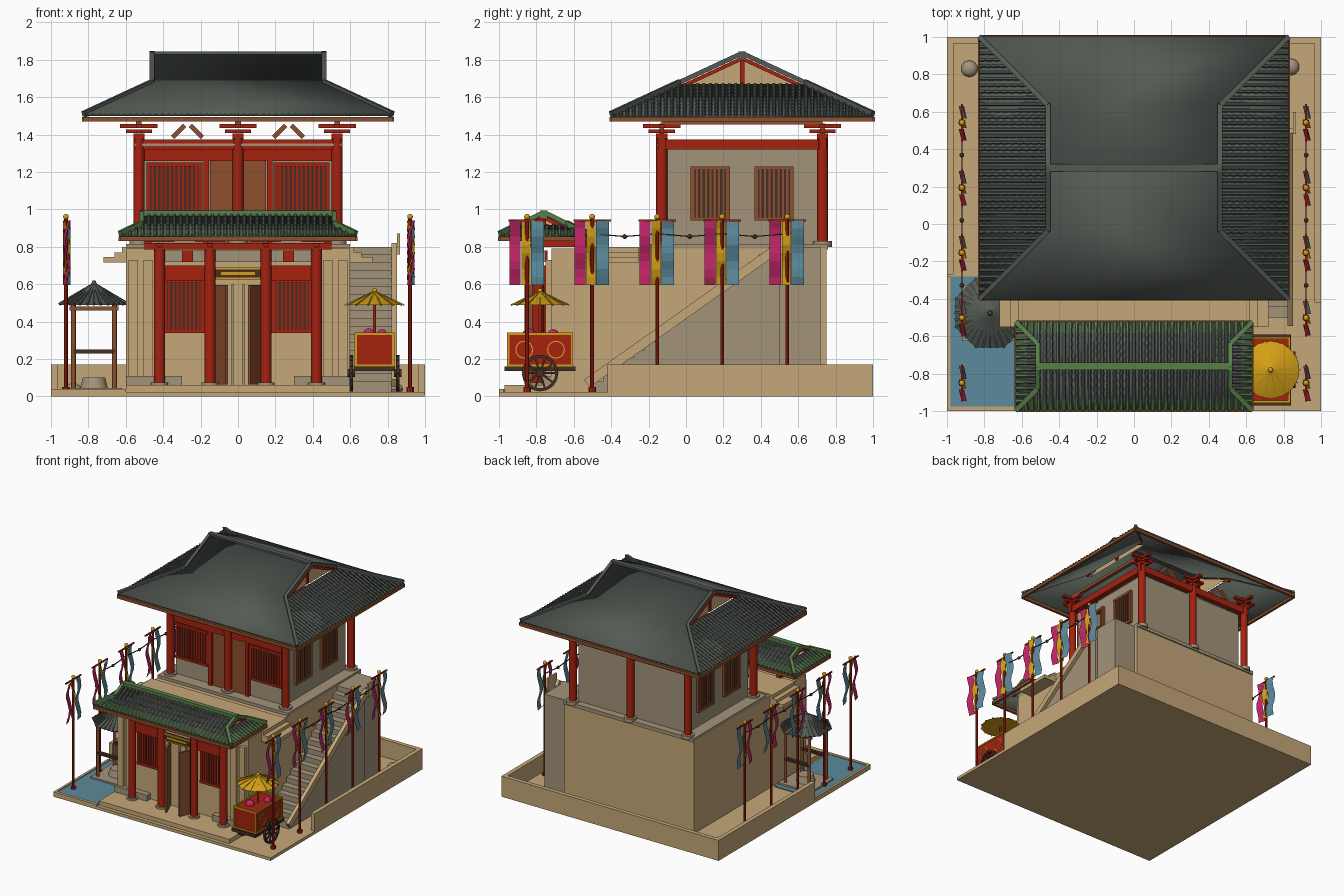
import bpy, bmesh, math
from mathutils import Vector, Matrix

cube = bpy.data.objects.get("Cube")
if cube:
    bpy.data.objects.remove(cube)


def material(name, rgb):
    m = bpy.data.materials.new(name)
    m.use_nodes = True
    lin = [((c / 255 + 0.055) / 1.055) ** 2.4 for c in rgb] + [1]
    m.diffuse_color = lin
    m.node_tree.nodes["Principled BSDF"].inputs["Base Color"].default_value = lin
    return m


SAND = material("sandstone", (197, 168, 120))
STONE = material("grey plaster", (164, 148, 122))
RED = material("red lacquer", (166, 34, 16))
WOOD = material("brown wood", (140, 80, 46))
TILE = material("grey tile", (84, 90, 84))
GREEN = material("green tile", (88, 128, 74))
GOLD = material("gold", (212, 160, 22))
PINK = material("pink cloth", (196, 38, 104))
BLUE = material("pond blue", (92, 138, 156))
DARK = material("dark wood", (66, 46, 36))


class Part:
    """Collects shapes of one colour into one object."""

    def __init__(self, name, mat):
        self.name, self.mat, self.bm = name, mat, bmesh.new()

    def box(self, x0, x1, y0, y1, z0, z1):
        m = Matrix.Translation(((x0 + x1) / 2, (y0 + y1) / 2, (z0 + z1) / 2))
        bmesh.ops.create_cube(self.bm, size=1, matrix=m @ Matrix.Diagonal((x1 - x0, y1 - y0, z1 - z0, 1)))
        return self

    def bar(self, a, b, w, h):
        a, b = Vector(a), Vector(b)
        m = Matrix.Translation((a + b) / 2) @ (b - a).to_track_quat('Y', 'Z').to_matrix().to_4x4()
        bmesh.ops.create_cube(self.bm, size=1, matrix=m @ Matrix.Diagonal((w, (b - a).length, h, 1)))
        return self

    def cyl(self, a, b, r, r2=None, sides=12, turn=0):
        a, b = Vector(a), Vector(b)
        m = Matrix.Translation((a + b) / 2) @ (b - a).to_track_quat('Z', 'Y').to_matrix().to_4x4()
        bmesh.ops.create_cone(self.bm, cap_ends=True, segments=sides, radius1=r, radius2=r if r2 is None else r2,
                              depth=(b - a).length, matrix=m @ Matrix.Rotation(turn, 4, 'Z'))
        return self

    def ball(self, c, r, squash=1):
        m = Matrix.Translation(c) @ Matrix.Diagonal((1, 1, squash, 1))
        bmesh.ops.create_uvsphere(self.bm, u_segments=10, v_segments=6, radius=r, matrix=m)
        return self

    def ring(self, c, r, w, h, n=16):
        pts = [Vector(c) + Vector((0, math.cos(k * math.tau / n), math.sin(k * math.tau / n))) * r for k in range(n)]
        for k in range(n):
            self.bar(pts[k - 1], pts[k], w, h)
        return self

    def face(self, pts):
        return self.bm.faces.new([self.bm.verts.new(p) for p in pts])

    def tiles(self, a, b, r, step=0.045):
        # Half-round tiles overlapping up the slope
        a, b = Vector(a), Vector(b)
        if (b - a).length < 0.01:
            return
        side = (b - a).cross(Vector((0, 0, 1))).normalized()
        up = side.cross(b - a).normalized()
        n = max(1, round((b - a).length / step))
        prev = None
        for k in range(2 * n):
            p, rr = a.lerp(b, (k + 1) // 2 / n), r * (1 if k % 2 == 0 else 0.75)
            loop = [self.bm.verts.new(p + (side * math.cos(t) + up * math.sin(t)) * rr)
                    for t in (i * math.pi / 3 for i in range(4))]
            if prev is None:
                self.bm.faces.new(loop)
            else:
                for i in range(3):
                    self.bm.faces.new((prev[i], prev[i + 1], loop[i + 1], loop[i]))
            prev = loop

    def done(self):
        bmesh.ops.recalc_face_normals(self.bm, faces=self.bm.faces)
        me = bpy.data.meshes.new(self.name)
        self.bm.to_mesh(me)
        self.bm.free()
        me.materials.append(self.mat)
        me.shade_smooth()
        me.set_sharp_from_angle(angle=math.radians(35))
        ob = bpy.data.objects.new(self.name, me)
        bpy.context.collection.objects.link(ob)
        return ob


def roof(name, cy, hx, hy, gx, ze, zr, trim, trim_d):
    """Hip-and-gable roof; every slope rises at the same pitch from its eave."""
    d, pitch = hx - gx, (zr - ze) / hy
    zg = ze + d * pitch
    deck, rows, edge = Part(name + "_deck", TILE), Part(name + "_tiles", TILE), Part(name + "_trim_tiles", trim)
    ridges, gable, verge = Part(name + "_ridges", trim), Part(name + "_gables", SAND), Part(name + "_verges", RED)
    fascia = Part(name + "_fascia", WOOD)

    def row(foot, inward, length):
        p = lambda t: Vector(foot) + Vector(inward) * t + Vector((0, 0, pitch * t))
        cut = min(trim_d, length)
        edge.tiles(p(0), p(cut), 0.012)
        rows.tiles(p(cut), p(length), 0.012)

    for s in (-1, 1):
        y = lambda t: cy + s * (hy - t)
        deck.face([(-hx, y(0), ze), (hx, y(0), ze), (gx, y(d), zg), (gx, cy, zr), (-gx, cy, zr), (-gx, y(d), zg)])
        deck.face([(s * hx, cy - hy, ze), (s * hx, cy + hy, ze), (s * gx, cy + hy - d, zg), (s * gx, cy - hy + d, zg)])
        n = round(2 * hx / 0.034)
        for k in range(n):
            x = -hx + (k + 0.5) * 2 * hx / n
            row((x, y(0), ze), (0, -s, 0), hy if abs(x) < gx else hx - abs(x))
        n = round(2 * hy / 0.034)
        for k in range(n):
            v = -hy + (k + 0.5) * 2 * hy / n
            row((s * hx, cy + v, ze), (-s, 0, 0), min(d, hy - abs(v)))
        # Gable wall with king post and verge boards
        g = s * (gx - 0.035)
        gable.face([(g, cy - hy + d, zg - 0.02), (g, cy + hy - d, zg - 0.02), (g, cy, zr - 0.02)])
        verge.box(g - 0.012, g + 0.012, cy - 0.012, cy + 0.012, zg - 0.01, zr - 0.02)
        for q in (-1, 1):
            verge.bar((s * gx, cy + q * (hy - d), zg - 0.018), (s * gx, cy, zr - 0.018), 0.02, 0.02)
            ridges.bar((s * gx, cy + q * (hy - d), zg + 0.01), (s * gx, cy, zr + 0.01), 0.025, 0.025)
            ridges.bar((s * hx, cy + q * hy, ze + 0.01), (s * gx, cy + q * (hy - d), zg + 0.01), 0.025, 0.03)
        fascia.box(-hx, hx, y(0) - 0.01, y(0) + 0.01, ze - 0.03, ze - 0.005)
        fascia.box(s * hx - 0.01, s * hx + 0.01, cy - hy, cy + hy, ze - 0.03, ze - 0.005)
    ridges.box(-gx - 0.01, gx + 0.01, cy - 0.02, cy + 0.02, zr - 0.02, zr + 0.02)
    for p in (rows, edge, ridges, gable, verge, fascia):
        p.done()
    mod = deck.done().modifiers.new("thickness", 'SOLIDIFY')
    mod.thickness = 0.012


def window(name, c, axis, half, z0, z1, frame, bars):
    """Barred window facing along x or y; axis is its horizontal direction."""
    c, u = Vector(c), Vector(axis)
    at = lambda t, z: c + u * t + Vector((0, 0, z))
    Part(name + "_backing", DARK).bar(at(-half, (z0 + z1) / 2), at(half, (z0 + z1) / 2), 0.012, z1 - z0).done()
    p = Part(name + "_bars", frame)
    for z in (z0, z1):
        p.bar(at(-half - 0.01, z), at(half + 0.01, z), 0.035, 0.02)
    for k in range(bars + 1):
        t, w = -half + 2 * half * k / bars, 0.02 if k in (0, bars) else 0.011
        p.bar(at(t - w / 2, (z0 + z1) / 2), at(t + w / 2, (z0 + z1) / 2), 0.028, z1 - z0)
    p.done()


# Ground, yard walls and pond
Part("ground_slab", SAND).box(-1, 1, -1, 1, 0, 0.025).done()
yard = Part("yard_walls", SAND).box(-1, 1, 0.965, 1, 0.02, 0.17)
yard.box(0.965, 1, -0.42, 1, 0.02, 0.17).box(-1, -0.965, -0.27, 1, 0.02, 0.17).done()
Part("pond_water", BLUE).box(-0.98, -0.62, -0.975, -0.28, 0.02, 0.032).done()
Part("pond_border", SAND).box(-1, -0.6, -1, -0.975, 0, 0.04).box(-1, -0.98, -1, -0.28, 0, 0.04).done()
Part("yard_rocks", STONE).ball((-0.88, 0.83, 0.04), 0.045, 0.7).ball((0.84, 0.84, 0.04), 0.045, 0.7).done()

# Podium with stepped corbels, front step and plinths
pod = Part("podium", SAND).box(-0.6, 0.6, -0.72, 0.75, 0.02, 0.79)
for w, z in ((0.72, 0.715), (0.66, 0.74), (0.62, 0.77)):
    pod.box(-w, w, -0.55, -0.25, z, z + 0.03)
pod.box(-0.6, 0.6, -0.97, -0.7, 0.02, 0.06)
for s in (-1, 1):
    for x in (0.48, 0.56):
        pod.box(s * x - 0.025, s * x + 0.025, -0.75, -0.7, 0.05, 0.73)
pod.done()
trim = Part("stone_trim", STONE).box(-0.6, 0.6, -0.2, 0.76, 0.785, 0.815)
for s in (-1, 1):
    trim.box(s * 0.45 - 0.15, s * 0.45 + 0.15, -0.77, -0.7, 0.05, 0.11)
trim.box(-0.45, 0.45, -0.79, -0.75, 0.72, 0.78)

# Side stair rising to a landing
stair = Part("stair", STONE)
n = 18
for k in range(n):
    stair.box(0.59, 0.82, -0.5 + k / n, -0.5 + (k + 1) / n, 0.02, 0.08 + 0.72 * k / (n - 1))
stair.box(0.59, 0.8, 0.5, 0.72, 0.02, 0.8).done()
Part("stair_stringer", SAND).bar((0.835, -0.53, 0.07), (0.835, 0.5, 0.8), 0.03, 0.05).box(
    0.85, 0.865, 0.48, 0.6, 0.76, 0.87).done()

# Upper house walls, columns and beams
Part("upper_house", STONE).box(-0.5, 0.5, -0.1, 0.7, 0.8, 1.32).done()
cols, brackets = Part("columns", RED), Part("brackets", RED)


def bracket(x, y, z, k):
    brackets.box(x - 0.03 * k, x + 0.03 * k, y - 0.03 * k, y + 0.03 * k, z, z + 0.025 * k)
    for i, r in ((1, 0.07), (2, 0.1)):
        lo, hi = z + 0.028 * k * i, z + 0.028 * k * i + 0.02 * k
        brackets.box(x - r * k, x + r * k, y - 0.015, y + 0.015, lo, hi)
        brackets.box(x - 0.015, x + 0.015, y - r * k, y + r * k, lo, hi)


for y in (-0.13, 0.73):
    for x in (-0.53, 0, 0.53):
        cols.cyl((x, y, 0.8), (x, y, 1.4), 0.03)
        trim.cyl((x, y, 0.8), (x, y, 0.83), 0.05)
        bracket(x, y, 1.38, 1)
    cols.box(-0.56, 0.56, y - 0.02, y + 0.02, 1.32, 1.375)
for s in (-1, 1):
    cols.box(s * 0.53 - 0.02, s * 0.53 + 0.02, -0.13, 0.73, 1.32, 1.375)
trim.box(-0.55, 0.55, -0.155, -0.145, 1.34, 1.352)
struts = Part("eave_struts", WOOD)
for y in (-0.13, 0.73):
    for x in (-0.27, 0.27):
        for s in (-1, 1):
            struts.bar((x + s * 0.015, y, 1.45), (x + s * 0.08, y, 1.385), 0.025, 0.025)
for x in (-0.53, 0, 0.53):
    struts.box(x - 0.015, x + 0.015, -0.13, 0.73, 1.455, 1.48)
struts.done()
for s, tag in ((-1, "right"), (1, "left")):
    window(tag + "_upper_front_window", (s * 0.34, -0.11, 0), (1, 0, 0), 0.14, 0.97, 1.24, RED, 12)
    for i, y in enumerate((0.13, 0.47)):
        window(f"{tag}_side_window_{i + 1}", (s * 0.505, y, 0), (0, 1, 0), 0.095, 0.95, 1.22, WOOD, 8)
    cols.box(s * 0.17 - 0.015, s * 0.17 + 0.015, -0.13, -0.09, 0.81, 1.32)
cols.box(-0.5, 0.5, -0.13, -0.09, 1.26, 1.32)
doors = Part("doors", WOOD).box(-0.15, 0.15, -0.115, -0.09, 0.81, 1.26)
roof("upper_roof", 0.3, 0.825, 0.7, 0.46, 1.5, 1.825, TILE, 0)

# Gate front: columns, lintels, windows and open doors
for s, tag in ((-1, "right"), (1, "left")):
    for x in (0.15, 0.42):
        cols.cyl((s * x, -0.79, 0.06), (s * x, -0.79, 0.8), 0.03)
        trim.cyl((s * x, -0.79, 0.05), (s * x, -0.79, 0.075), 0.045)
        bracket(s * x, -0.79, 0.78, 0.8)
    cols.box(s * 0.27 - 0.03, s * 0.27 + 0.03, -0.8, -0.74, 0.72, 0.78)
    cols.box(min(s * 0.15, s * 0.42), max(s * 0.15, s * 0.42), -0.79, -0.74, 0.62, 0.7)
    window(tag + "_gate_window", (s * 0.29, -0.745, 0), (1, 0, 0), 0.1, 0.35, 0.62, RED, 9)
    doors.bar((s * 0.12, -0.72, 0.33), (s * 0.06, -0.86, 0.33), 0.015, 0.53)
    trim.box(s * 0.03 - 0.005, s * 0.03 + 0.005, -0.73, -0.71, 0.06, 0.6)
    cols.box(s * 0.48 - 0.02, s * 0.48 + 0.02, -0.79, -0.53, 0.8, 0.83)
cols.box(-0.5, 0.5, -0.81, -0.77, 0.785, 0.82)
for p in (cols, brackets, trim, doors):
    p.done()
Part("door_plaque", DARK).box(-0.12, 0.12, -0.8, -0.78, 0.625, 0.69).done()
Part("plaque_frame", GOLD).box(-0.12, 0.12, -0.806, -0.8, 0.625, 0.635).box(-0.12, 0.12, -0.806, -0.8, 0.68, 0.69).box(
    -0.09, 0.09, -0.804, -0.8, 0.65, 0.665).done()
roof("gate_roof", -0.76, 0.63, 0.235, 0.515, 0.86, 0.975, GREEN, 0.06)

# Octagonal pavilion by the pond
px, py, e = -0.77, -0.475, math.pi / 8
pav = Part("pavilion_roof", TILE).cyl((px, py, 0.49), (px, py, 0.6), 0.2, 0.015, 8, e)
pav.cyl((px, py, 0.59), (px, py, 0.62), 0.02, 0.008)
for k in range(32):
    a, r = k * math.tau / 32, 0.185 / math.cos((k * math.tau / 32 + e) % (2 * e) - e)
    r = 0.185 / math.cos((a + e) % (2 * e) - e)
    pav.bar((px + r * math.cos(a), py + r * math.sin(a), 0.493), (px, py, 0.602), 0.012, 0.014)
pav.done()
posts, rail = Part("pavilion_posts", WOOD), Part("pavilion_benches", DARK)
for s in (-1, 1):
    for q in (-1, 1):
        posts.cyl((px + s * 0.11, py + q * 0.11, 0.02), (px + s * 0.11, py + q * 0.11, 0.5), 0.013)
    posts.box(px - 0.13, px + 0.13, py + s * 0.11 - 0.01, py + s * 0.11 + 0.01, 0.46, 0.48)
    rail.box(px - 0.11, px + 0.11, py + s * 0.11 - 0.015, py + s * 0.11 + 0.015, 0.23, 0.25)
posts.done()
rail.done()
Part("pavilion_well", STONE).cyl((px, py, 0.02), (px, py, 0.1), 0.08, 0.06).box(
    px - 0.15, px + 0.15, py - 0.15, py + 0.15, 0.02, 0.045).done()

# Cart with wheels and parasol
cx, cy = 0.73, -0.78
Part("cart_body", RED).box(cx - 0.1, cx + 0.1, cy - 0.17, cy + 0.17, 0.16, 0.33).done()
gold = Part("cart_gilding", GOLD)
for s in (-1, 1):
    for z in (0.165, 0.335):
        gold.box(cx + s * 0.1 - 0.006, cx + s * 0.1 + 0.006, cy - 0.175, cy + 0.175, z - 0.006, z + 0.006)
        gold.box(cx - 0.1, cx + 0.1, cy + s * 0.17 - 0.006, cy + s * 0.17 + 0.006, z - 0.006, z + 0.006)
    for q in (-1, 1):
        gold.box(cx + s * 0.1 - 0.006, cx + s * 0.1 + 0.006, cy + q * 0.17 - 0.006, cy + q * 0.17 + 0.006, 0.16, 0.34)
        gold.ring((cx + s * 0.101, cy + q * 0.085, 0.25), 0.045, 0.006, 0.006)
gold.done()
wheels = Part("cart_wheels", DARK).box(cx - 0.11, cx + 0.11, cy - 0.19, cy + 0.19, 0.135, 0.16)
for x in (cx - 0.125, cx + 0.125):
    wheels.ring((x, cy, 0.125), 0.09, 0.018, 0.016)
    wheels.cyl((x - 0.02, cy, 0.125), (x + 0.02, cy, 0.125), 0.022)
    for k in range(10):
        a = k * math.tau / 10
        wheels.bar((x, cy, 0.125), (x, cy + 0.09 * math.cos(a), 0.125 + 0.09 * math.sin(a)), 0.01, 0.01)
wheels.done()
Part("cart_goods", PINK).ball((cx - 0.03, cy - 0.06, 0.33), 0.035).ball((cx + 0.04, cy + 0.07, 0.33), 0.03).done()
Part("parasol_pole", RED).cyl((cx, cy, 0.33), (cx, cy, 0.56), 0.008).done()
sun = Part("parasol", GOLD).cyl((cx, cy, 0.49), (cx, cy, 0.56), 0.155, 0.01, 14).ball((cx, cy, 0.565), 0.014)
for k in range(14):
    a = k * math.tau / 14
    sun.bar((cx + 0.16 * math.cos(a), cy + 0.16 * math.sin(a), 0.488), (cx, cy, 0.563), 0.007, 0.007)
sun.done()

# Banner poles along both sides
poles, tips, rope = Part("banner_poles", RED), Part("banner_finials", GOLD), Part("banner_ropes", DARK)
cloths = [(Part("pink_banners", PINK), -0.095, -0.035), (Part("gold_banners", GOLD), -0.03, 0.018),
          (Part("blue_banners", BLUE), 0.022, 0.09)]
spots = [-0.85 + 0.348 * k for k in range(5)]
for x in (-0.92, 0.92):
    for y in spots:
        poles.cyl((x, y, 0.02), (x, y, 0.95), 0.01, sides=8).bar((x, y - 0.1, 0.94), (x, y + 0.1, 0.94), 0.01, 0.01)
        poles.cyl((x, y, 0.02), (x, y, 0.05), 0.02, sides=8)
        tips.ball((x, y, 0.96), 0.016)
        for i, (part, y0, y1) in enumerate(cloths):
            wave = lambda k: x + 0.012 + 0.014 * math.sin(k * 1.1 + i * 2 + y * 5)
            for k in range(8):
                za, zb = 0.94 - k * 0.043, 0.94 - (k + 1) * 0.043
                part.face([(wave(k), y + y0, za), (wave(k + 1), y + y0, zb),
                           (wave(k + 1) - 0.015, y + y1, zb), (wave(k) - 0.015, y + y1, za)])
    for a, b in zip(spots[1:], spots[2:]):
        rope.bar((x, a, 0.87), (x, (a + b) / 2, 0.855), 0.006, 0.006).bar((x, (a + b) / 2, 0.855), (x, b, 0.87), 0.006, 0.006)
        rope.ball((x, (a + b) / 2, 0.855), 0.013)
for p in (poles, tips, rope, *(c[0] for c in cloths)):
    p.done()
